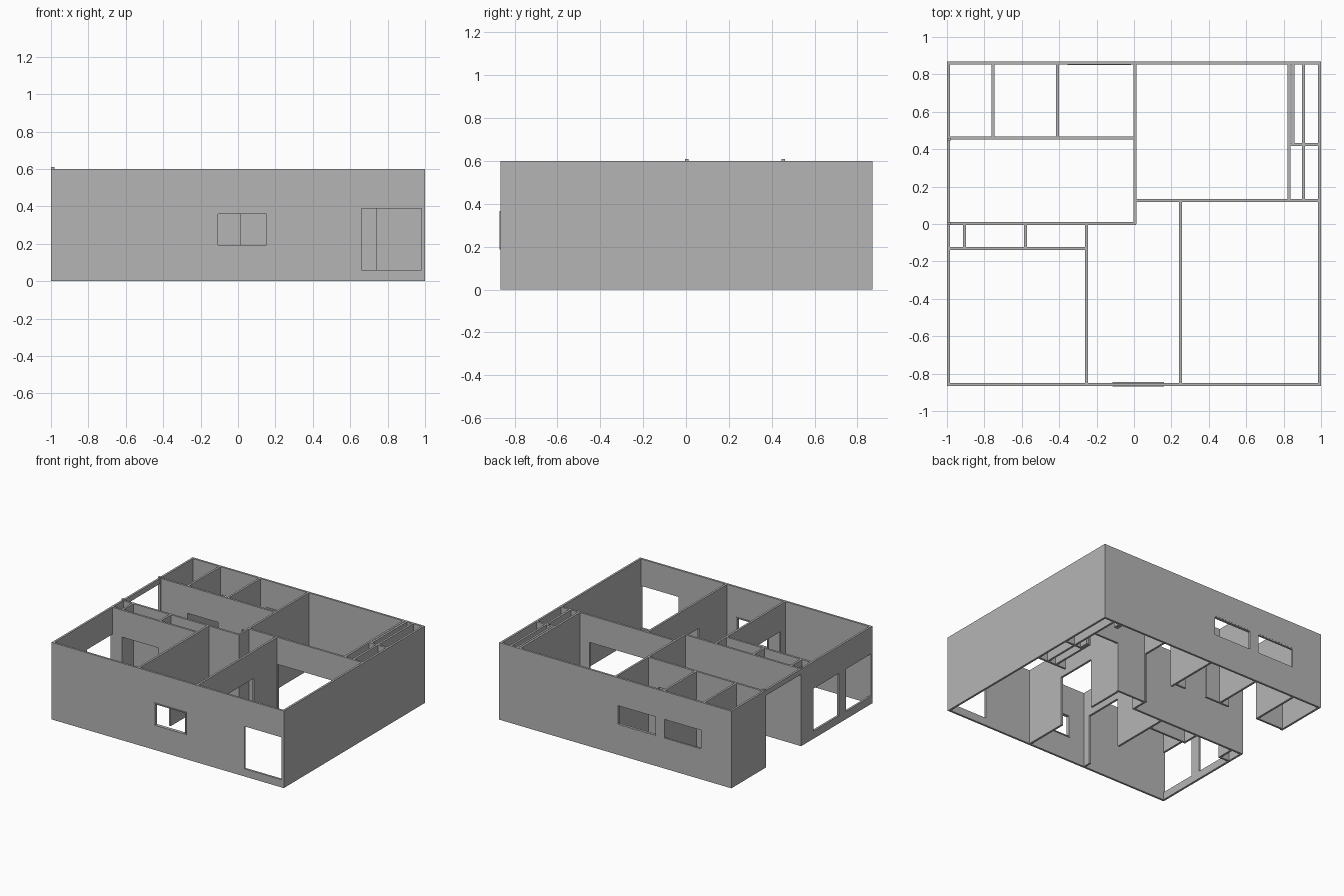
import bpy

cube = bpy.data.objects.get("Cube")
if cube:
    bpy.data.objects.remove(cube, do_unlink=True)

# One plain plaster colour
GREY = (0.46, 0.46, 0.46, 1)
plaster = bpy.data.materials.new("plaster grey")
plaster.use_nodes = True
plaster.diffuse_color = GREY
plaster.node_tree.nodes["Principled BSDF"].inputs["Base Color"].default_value = GREY

HEIGHT, HEAD, SILL, THICK = 0.6, 0.39, 0.06, 0.016
CORNERS = [(i, j, k) for i in (0, 1) for j in (0, 1) for k in (0, 1)]
QUADS = ["0132", "4675", "0451", "2376", "0264", "1573"]


def build(name, boxes):
    """Make one object out of several (low corner, high corner) boxes."""
    verts, faces = [], []
    for box in boxes:
        start = len(verts)
        verts += [tuple(box[c[n]][n] for n in range(3)) for c in CORNERS]
        faces += [[start + int(d) for d in q] for q in QUADS]
    mesh = bpy.data.meshes.new(name)
    mesh.from_pydata(verts, [], faces)
    mesh.materials.append(plaster)
    obj = bpy.data.objects.new(name, mesh)
    bpy.context.collection.objects.link(obj)
    return obj


def span(axis, pos, a, b, z0, z1, thick=THICK):
    """Box running from a to b along an axis, centred on pos across it."""
    lo, hi = pos - thick / 2, pos + thick / 2
    if axis == "x":
        return (a, lo, z0), (b, hi, z1)
    return (lo, a, z0), (hi, b, z1)


def wall(name, axis, pos, a, b, openings=(), head=HEAD):
    """Upper band over a lower wall, broken by (from, to, sill) openings."""
    boxes = [span(axis, pos, a, b, head, HEIGHT)]
    at = a
    for start, end, sill in sorted(openings):
        if start > at:
            boxes.append(span(axis, pos, at, start, 0, head))
        if sill > 0:
            boxes.append(span(axis, pos, start, end, 0, sill))
        at = end
    if b > at:
        boxes.append(span(axis, pos, at, b, 0, head))
    return build(name, boxes)


def frame(name, pos, a, b, z0, z1, depth, w=0.008):
    """Rectangular window frame in a wall that runs along x."""
    build(name, [span("x", pos, a, b, z0, z0 + w, depth),
                 span("x", pos, a, b, z1 - w, z1, depth),
                 span("x", pos, a, a + w, z0, z1, depth),
                 span("x", pos, b - w, b, z0, z1, depth)])


# Outer walls
wall("front_wall", "x", -0.857, -1, 1,
     [(-0.11, 0.155, 0.19), (0.66, 0.98, SILL)])
wall("back_wall", "x", 0.862, -1, 1,
     [(-0.74, -0.42, 0.235), (-0.35, -0.02, 0.235)])
wall("right_wall", "y", 0.992, -0.865, 0.87, head=0.45)
wall("left_wall_front", "y", -0.992, -0.865, 0.01,
     [(-0.85, -0.54, SILL), (-0.455, -0.14, SILL)])
wall("left_wall_back", "y", -0.992, 0.455, 0.87)

# Open porch beam with its two end posts
build("porch_beam", [span("y", -0.992, 0, 0.46, 0.56, HEIGHT)])
for side, y in (("front", 0.003), ("back", 0.453)):
    build("porch_post_" + side, [span("x", y, -1, -0.98, 0, 0.61)])

# Filling above the front window up to the band, and window frames
build("front_window_head", [span("x", -0.857, -0.11, 0.155, 0.36, HEAD)])
frame("front_window_frame", -0.857, -0.115, 0.16, 0.187, 0.367, 0.026)
frame("back_window_frame_middle", 0.859, -0.355, -0.015, 0.23, HEAD, 0.02)
frame("back_window_frame_right", 0.862, -0.745, -0.415, 0.23, HEAD, 0.014)

# Rooms at the back right
wall("porch_back_wall", "x", 0.459, -1, 0.01,
     [(-0.75, -0.49, 0), (-0.28, -0.09, 0)])
wall("back_partition_outer", "y", -0.755, 0.46, 0.86)
wall("back_partition_inner", "y", -0.41, 0.46, 0.86)
wall("centre_wall", "y", 0.005, 0, 0.86, [(0.14, 0.42, 0)])

# Rooms at the back left with closets
wall("middle_wall", "x", 0.125, 0, 1, [(0.26, 0.74, 0)])
wall("closet_wall", "y", 0.83, 0.125, 0.86, [(0.5, 0.8, 0)])
wall("closet_lining", "y", 0.85, 0.425, 0.86, [(0.5, 0.8, 0)])
wall("closet_divider", "x", 0.425, 0.83, 1)
wall("closet_partition", "y", 0.905, 0.125, 0.86)

# Front rooms and hall
wall("porch_front_wall", "x", 0.003, -1, 0.012)
wall("store_wall", "x", -0.132, -1, -0.255, [(-0.9, -0.588, 0)])
wall("store_partition_outer", "y", -0.905, -0.132, 0)
wall("store_partition_inner", "y", -0.58, -0.132, 0)
wall("hall_wall_right", "y", -0.255, -0.86, 0, [(-0.79, -0.475, 0)])
wall("hall_wall_left", "y", 0.248, -0.86, 0.125, [(-0.5, -0.17, 0)])
